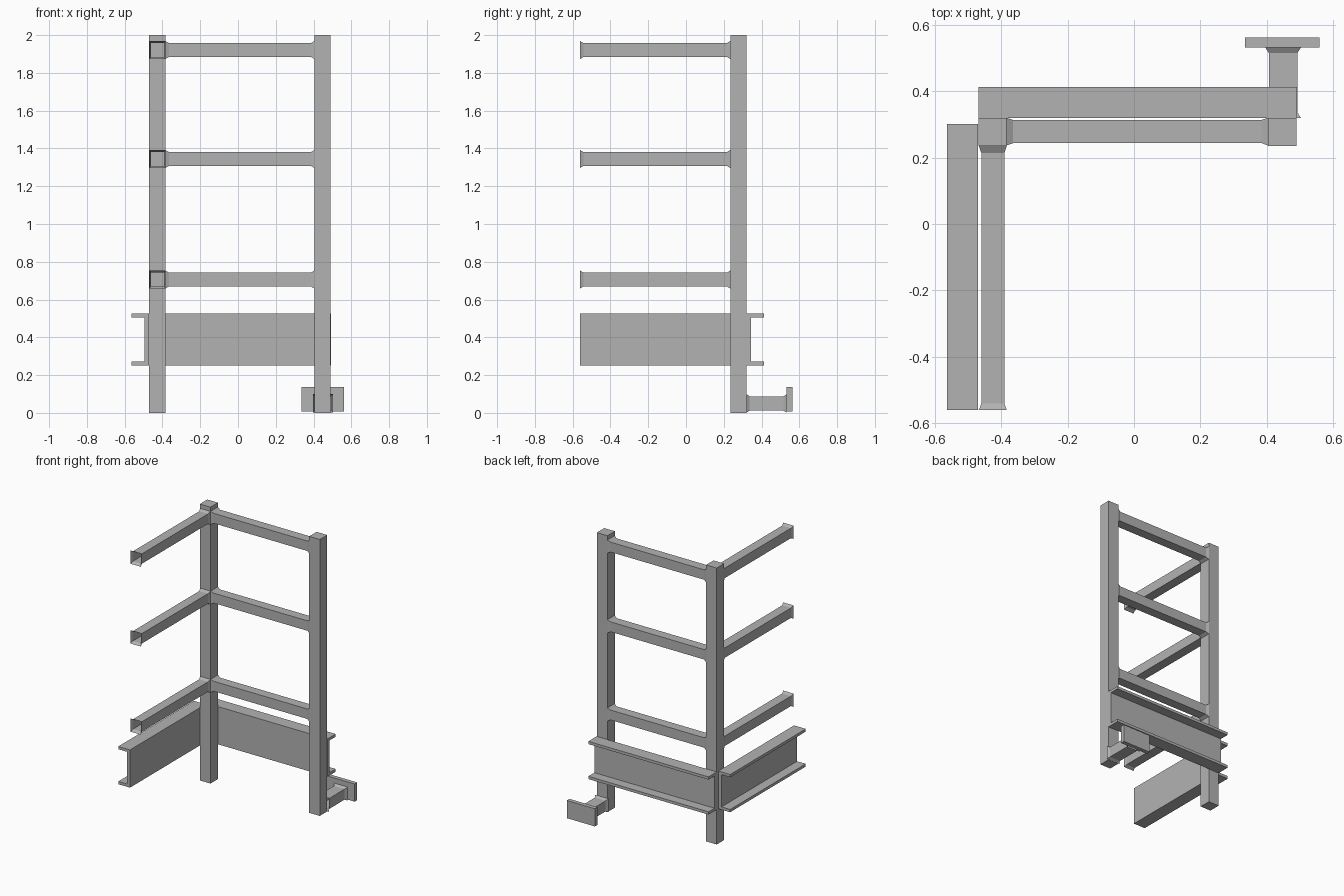
import bpy, bmesh
from mathutils import Vector

if "Cube" in bpy.data.objects:
    bpy.data.objects.remove(bpy.data.objects["Cube"])

steel = bpy.data.materials.new("steel_grey")
steel.diffuse_color = (0.45, 0.45, 0.45, 1)
steel.use_nodes = True
steel.node_tree.nodes["Principled BSDF"].inputs["Base Color"].default_value = steel.diffuse_color


def finish(name, bm):
    bmesh.ops.recalc_face_normals(bm, faces=bm.faces)
    mesh = bpy.data.meshes.new(name)
    bm.to_mesh(mesh)
    bm.free()
    mesh.materials.append(steel)
    obj = bpy.data.objects.new(name, mesh)
    bpy.context.collection.objects.link(obj)
    return obj


def loft(name, rings, capped):
    """Join successive rings of points into a tube or solid."""
    bm = bmesh.new()
    loops = [[bm.verts.new(p) for p in ring] for ring in rings]
    for a, b in zip(loops, loops[1:]):
        for i in range(len(a)):
            j = (i + 1) % len(a)
            bm.faces.new((a[i], a[j], b[j], b[i]))
    if capped:
        bm.faces.new(loops[0])
        bm.faces.new(loops[-1])
    return finish(name, bm)


def box(name, x0, x1, y0, y1, z0, z1):
    rings = [[(x0, y0, z), (x1, y0, z), (x1, y1, z), (x0, y1, z)] for z in (z0, z1)]
    return loft(name, rings, True)


def flared_tube(name, start, end, half_w, half_h, grow_w, grow_h, flare=0.02):
    """Open square tube running level, widening at both ends."""
    start, end = Vector(start), Vector(end)
    axis = (end - start).normalized()
    side = axis.cross(Vector((0, 0, 1)))
    up = Vector((0, 0, 1))
    rings = []
    for centre, grow in ((start, 1), (start + axis * flare, 0),
                         (end - axis * flare, 0), (end, 1)):
        w = side * (half_w + grow * grow_w)
        h = up * (half_h + grow * grow_h)
        rings.append([centre - w - h, centre + w - h, centre + w + h, centre - w + h])
    return loft(name, rings, False)


def channel_profile(depth, web, z0, z1, t):
    """C section as (outward distance, height) points."""
    return [(0, z0), (depth, z0), (depth, z0 + t), (web, z0 + t),
            (web, z1 - t), (depth, z1 - t), (depth, z1), (0, z1)]


# Upright posts
box("corner_post", -0.47, -0.385, 0.235, 0.32, 0, 2)
box("end_post", 0.405, 0.49, 0.235, 0.32, 0, 2)

# Three levels of guard rails, along the back and along the left side
for level, z in (("lower", 0.706), ("middle", 1.344), ("upper", 1.921)):
    flared_tube(level + "_back_rail", (-0.385, 0.279, z), (0.405, 0.279, z),
                0.035, 0.036, 0.007, 0.012)
    flared_tube(level + "_side_rail", (-0.426, 0.235, z), (-0.426, -0.562, z),
                0.035, 0.036, 0.007, 0.012)

# Channel beams with flanges facing outward
profile = channel_profile(0.094, 0.025, 0.252, 0.525, 0.02)
loft("back_channel", [[(x, 0.32 + d, z) for d, z in profile] for x in (-0.47, 0.492)], True)
loft("side_channel", [[(-0.471 - d, y, z) for d, z in profile] for y in (-0.562, 0.302)], True)

# Foot bracket with wall plate
flared_tube("bracket_arm", (0.45, 0.32, 0.05), (0.45, 0.533, 0.05),
            0.043, 0.038, 0.011, 0.011, 0.017)
box("bracket_plate", 0.335, 0.56, 0.533, 0.563, 0.008, 0.136)
